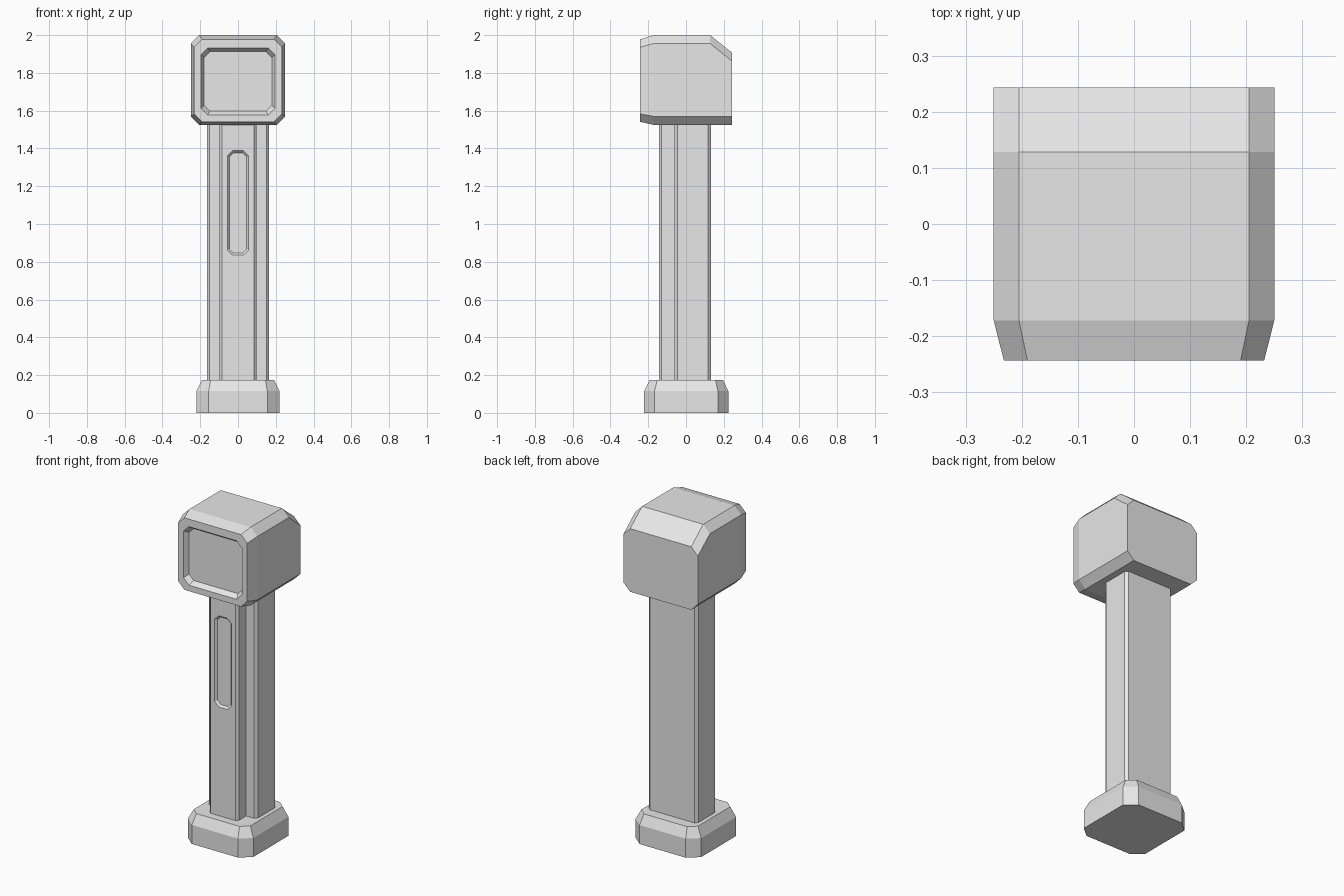
import bpy
import bmesh

cube = bpy.data.objects.get("Cube")
if cube:
    bpy.data.objects.remove(cube, do_unlink=True)

# Single grey material
grey = bpy.data.materials.new("plain_grey")
grey.use_nodes = True
colour = (0.8, 0.8, 0.8, 1)
grey.diffuse_color = colour
grey.node_tree.nodes["Principled BSDF"].inputs["Base Color"].default_value = colour


def octagon(half_width, low, high, cut_x, cut_v):
    """Rectangle with cut corners, symmetric in x."""
    w = half_width
    return [(-w + cut_x, low), (w - cut_x, low), (w, low + cut_v), (w, high - cut_v),
            (w - cut_x, high), (-w + cut_x, high), (-w, high - cut_v), (-w, low + cut_v)]


def loft(name, axis, sections):
    """Skin cut-corner sections placed along the y or z axis and cap both ends."""
    bm = bmesh.new()
    rings = []
    for pos, *shape in sections:
        pts = octagon(*shape)
        rings.append([bm.verts.new((x, pos, v) if axis == "y" else (x, v, pos))
                      for x, v in pts])
    for a, b in zip(rings, rings[1:]):
        for i in range(len(a)):
            j = (i + 1) % len(a)
            bm.faces.new((a[i], a[j], b[j], b[i]))
    bm.faces.new(rings[0])
    bm.faces.new(rings[-1])
    bmesh.ops.remove_doubles(bm, verts=bm.verts[:], dist=0.0001)
    bmesh.ops.recalc_face_normals(bm, faces=bm.faces[:])
    mesh = bpy.data.meshes.new(name)
    bm.to_mesh(mesh)
    bm.free()
    mesh.materials.append(grey)
    obj = bpy.data.objects.new(name, mesh)
    bpy.context.collection.objects.link(obj)
    return obj


# Foot with bevelled top rim
loft("base", "z", [
    (0, 0.22, -0.222, 0.224, 0.065, 0.055),
    (0.115, 0.22, -0.222, 0.224, 0.065, 0.055),
    (0.175, 0.19, -0.192, 0.196, 0.045, 0.04),
])

# Main column
loft("column", "z", [
    (0.15, 0.165, -0.06, 0.133, 0.015, 0.016),
    (1.56, 0.165, -0.06, 0.133, 0.015, 0.016),
])

# Raised front strip with a long recessed panel
loft("front_strip", "y", [
    (-0.03, 0.097, 0.15, 1.56, 0, 0),
    (-0.13, 0.097, 0.15, 1.56, 0, 0),
    (-0.143, 0.084, 0.15, 1.56, 0, 0),
    (-0.143, 0.056, 0.835, 1.388, 0.027, 0.027),
    (-0.131, 0.046, 0.846, 1.377, 0.022, 0.022),
])

# Head with sloped rear top and a recessed front panel
loft("head", "y", [
    (0.243, 0.25, 1.525, 1.908, 0.045, 0.045),
    (0.128, 0.25, 1.525, 2.0, 0.045, 0.045),
    (-0.172, 0.25, 1.525, 2.0, 0.045, 0.045),
    (-0.243, 0.232, 1.541, 1.978, 0.042, 0.042),
    (-0.243, 0.196, 1.577, 1.932, 0.036, 0.036),
    (-0.213, 0.179, 1.597, 1.912, 0.03, 0.03),
])
